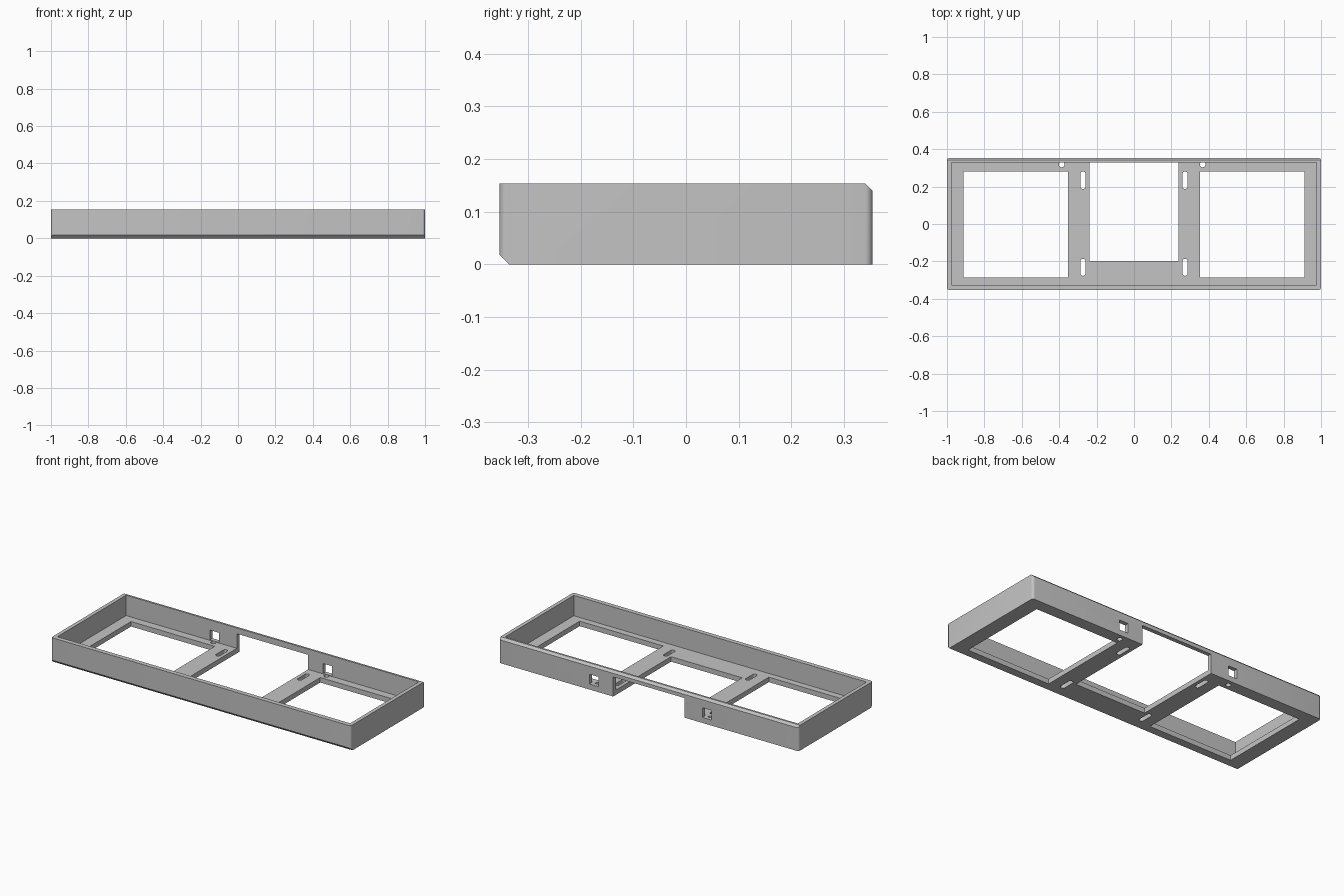
import bpy
import bmesh
from math import radians, cos, sin, pi
from mathutils import Vector

if "Cube" in bpy.data.objects:
    bpy.data.objects.remove(bpy.data.objects["Cube"], do_unlink=True)

# Overall sizes
HX, HY, HEIGHT = 1.0, 0.354, 0.153
FLOOR = 0.03
BACK_IN, FRONT_IN, SIDE_IN = 0.329, -0.326, 0.977

grey = bpy.data.materials.new("plain_grey")
grey.use_nodes = True
colour = (0.55, 0.55, 0.55, 1)
grey.diffuse_color = colour
grey.node_tree.nodes["Principled BSDF"].inputs["Base Color"].default_value = colour


def prism(name, points, offset):
    """Extrude a closed 3D outline along an offset vector."""
    bm = bmesh.new()
    face = bm.faces.new([bm.verts.new(p) for p in points])
    new = bmesh.ops.extrude_face_region(bm, geom=[face])["geom"]
    moved = [g for g in new if isinstance(g, bmesh.types.BMVert)]
    bmesh.ops.translate(bm, verts=moved, vec=Vector(offset))
    bmesh.ops.recalc_face_normals(bm, faces=bm.faces)
    mesh = bpy.data.meshes.new(name)
    bm.to_mesh(mesh)
    bm.free()
    mesh.materials.append(grey)
    obj = bpy.data.objects.new(name, mesh)
    bpy.context.collection.objects.link(obj)
    return obj


def rounded(x0, x1, y0, y1, z, r, steps=6):
    """Outline of a rectangle with rounded corners."""
    corners = [(x1 - r, y1 - r), (x0 + r, y1 - r), (x0 + r, y0 + r), (x1 - r, y0 + r)]
    points = []
    for quarter, (cx, cy) in enumerate(corners):
        for i in range(steps + 1):
            a = (quarter + i / steps) * pi / 2
            p = Vector((cx + r * cos(a), cy + r * sin(a), z))
            if not points or (p - points[-1]).length > 1e-5:
                points.append(p)
    if (points[0] - points[-1]).length < 1e-5:
        points.pop()
    return points


def box(name, x0, x1, y0, y1, z0, z1):
    outline = [(x0, y0, z0), (x1, y0, z0), (x1, y1, z0), (x0, y1, z0)]
    return prism(name, outline, (0, 0, z1 - z0))


def combine(target, tool, operation):
    mod = target.modifiers.new("cut", 'BOOLEAN')
    mod.operation, mod.solver, mod.object = operation, 'EXACT', tool
    bpy.context.view_layer.objects.active = target
    bpy.ops.object.modifier_apply(modifier=mod.name)
    bpy.data.objects.remove(tool, do_unlink=True)


# Outer body: rounded plan crossed with a chamfered side profile
tray = prism("tray_frame", rounded(-HX, HX, -HY, HY, -0.1, 0.015), (0, 0, 0.5))
low, high = 0.018, 0.013
side = [(-HY - 0.05, low + 0.05), (-HY + low, -0.0), (HY + 0.05, 0),
        (HY + 0.05, HEIGHT - high - 0.05), (HY - high, HEIGHT), (-HY - 0.05, HEIGHT)]
profile = prism("side_profile", [(-1.2, y, z) for y, z in side], (2.4, 0, 0))
combine(tray, profile, 'INTERSECT')

# Hollow interior
cutters = [box("interior", -SIDE_IN, SIDE_IN, FRONT_IN, BACK_IN, FLOOR, 0.4)]

# Centre opening, running out under the rear rail
cutters.append(box("centre_opening", -0.238, 0.238, -0.197, 0.5, -0.1, 0.118))

for s in (-1, 1):
    # Side windows
    xs = sorted((s * 0.352, s * 0.911))
    cutters.append(box("window", *xs, -0.287, 0.281, -0.1, 0.1))
    # Rounded mounting slots
    for y0, y1 in ((-0.277, -0.186), (0.187, 0.281)):
        x = s * 0.273
        cutters.append(prism("slot", rounded(x - 0.0135, x + 0.0135, y0, y1, -0.1, 0.0135),
                             (0, 0, 0.2)))

for x in (-0.387, 0.367):
    # Square holes through the rear wall and small round holes in the floor
    cutters.append(box("rear_hole", x - 0.03, x + 0.03, 0.3, 0.5, 0.033, 0.092))
    cutters.append(prism("round_hole", rounded(x - 0.015, x + 0.015, 0.303, 0.333, -0.1, 0.015),
                         (0, 0, 0.1 + FLOOR + 0.002)))

for cutter in cutters:
    combine(tray, cutter, 'DIFFERENCE')

# Smooth rounded corners, keep edges crisp
bpy.ops.object.select_all(action='DESELECT')
tray.select_set(True)
bpy.context.view_layer.objects.active = tray
bpy.ops.object.shade_smooth_by_angle(angle=radians(30))
